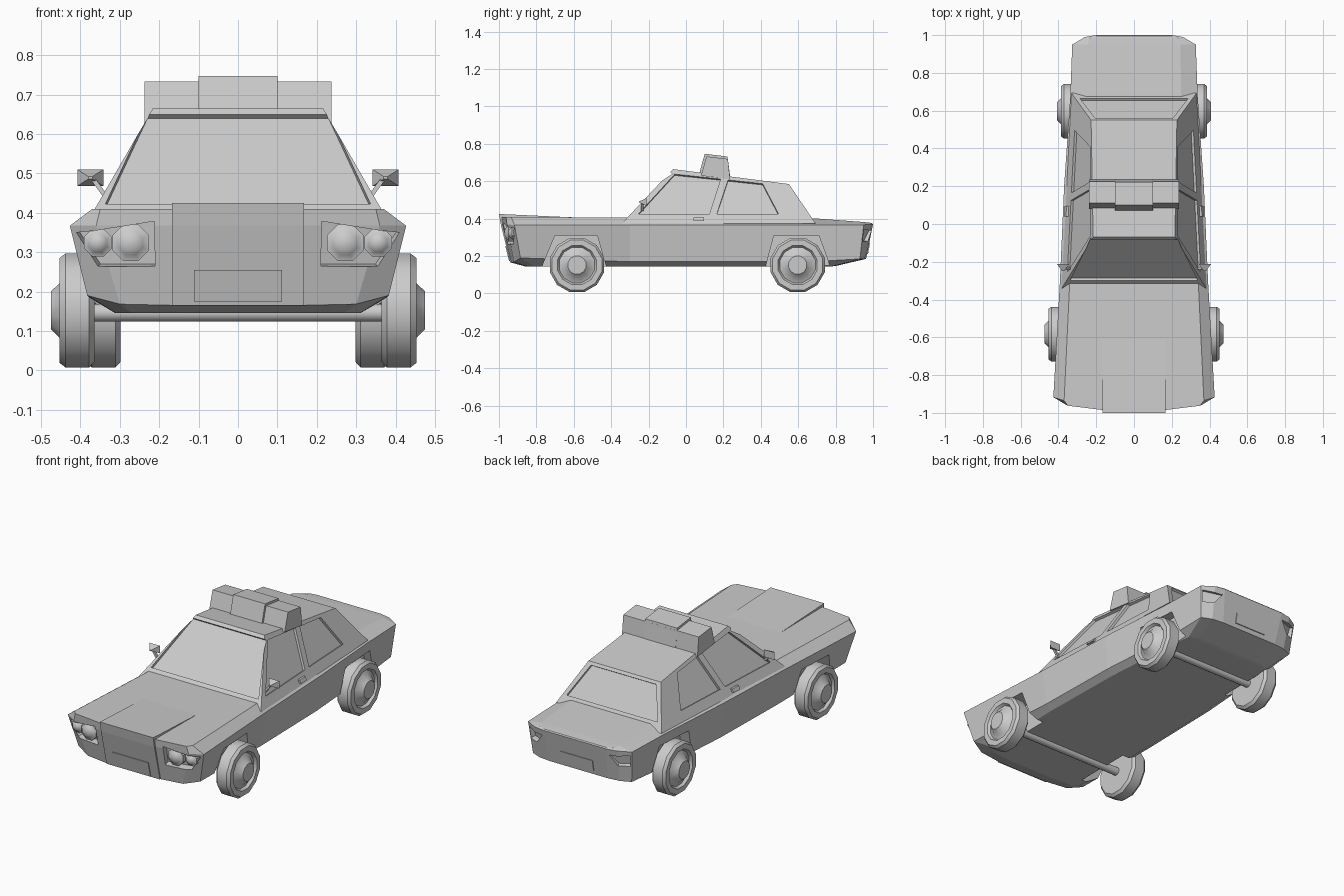
import bpy, bmesh, math
from mathutils import Vector

cube = bpy.data.objects.get("Cube")
if cube:
    bpy.data.objects.remove(cube)

grey = bpy.data.materials.new("plain_grey")
grey.use_nodes = True
GREY = (0.6, 0.6, 0.6, 1)
grey.diffuse_color = GREY
grey.node_tree.nodes["Principled BSDF"].inputs["Base Color"].default_value = GREY


def make(name, verts, faces, smooth=False):
    bm = bmesh.new()
    vs = [bm.verts.new(v) for v in verts]
    for f in faces:
        bm.faces.new([vs[i] for i in f])
    bmesh.ops.recalc_face_normals(bm, faces=bm.faces)
    me = bpy.data.meshes.new(name)
    bm.to_mesh(me)
    bm.free()
    me.materials.append(grey)
    ob = bpy.data.objects.new(name, me)
    bpy.context.collection.objects.link(ob)
    if smooth:
        bpy.ops.object.select_all(action='DESELECT')
        ob.select_set(True)
        bpy.context.view_layer.objects.active = ob
        bpy.ops.object.shade_smooth_by_angle(angle=math.radians(35))
    return ob


def bridge(name, a, b):
    """Solid between two matching polygons."""
    n = len(a)
    faces = [range(n), range(n, 2 * n)]
    faces += [(i, (i + 1) % n, n + (i + 1) % n, n + i) for i in range(n)]
    return make(name, list(a) + list(b), faces)


def prism(name, profile, x0, x1):
    """Side profile (y, z) extruded across x."""
    return bridge(name, [(x0, y, z) for y, z in profile], [(x1, y, z) for y, z in profile])


def lathe(name, profile, centre, side=1, axis='X', n=12):
    """Profile of (offset along axis, radius) turned about the axis."""
    c, verts = Vector(centre), []
    for d, r in profile:
        for k in range(n):
            t = math.tau * (k + 0.5) / n
            u, w = r * math.cos(t), r * math.sin(t)
            verts.append(c + (Vector((side * d, u, w)) if axis == 'X' else Vector((u, side * d, w))))
    m = len(profile)
    faces = [range(n), range((m - 1) * n, m * n)]
    faces += [(j * n + k, j * n + (k + 1) % n, (j + 1) * n + (k + 1) % n, (j + 1) * n + k)
              for j in range(m - 1) for k in range(n)]
    return make(name, verts, faces, True)


def cut(target, cutter):
    cutter.hide_render = True
    mod = target.modifiers.new("cut", 'BOOLEAN')
    mod.operation, mod.solver, mod.object = 'DIFFERENCE', 'EXACT', cutter
    bpy.context.view_layer.update()
    graph = bpy.context.evaluated_depsgraph_get()
    me = bpy.data.meshes.new_from_object(target.evaluated_get(graph))
    target.modifiers.clear()
    target.data = me
    bpy.data.objects.remove(cutter)


def recess(target, pts, outward, depth):
    """Sink a polygon lying on the surface by the given depth."""
    p = [Vector(v) for v in pts]
    n = (p[2] - p[0]).cross(p[3] - p[1]).normalized()
    if n.dot(Vector(outward)) < 0:
        n = -n
    cut(target, bridge("cutter", [v + n * 0.05 for v in p], [v - n * depth for v in p]))


# Lower body: stacked plan outlines, half side from front to back
levels = [
    [(.15, -.86, .145), (.27, -.85, .145), (.31, -.81, .145), (.325, -.3, .145), (.315, .2, .145),
     (.28, .68, .145), (.27, .78, .145), (.22, .80, .147), (.17, .80, .147)],
    [(.165, -.935, .165), (.30, -.92, .168), (.383, -.885, .19), (.365, -.3, .17), (.355, .2, .17),
     (.32, .68, .17), (.31, .93, .185), (.25, .955, .185), (.18, .963, .185)],
    [(.165, -.982, .368), (.36, -.957, .368), (.427, -.917, .367), (.392, -.3, .367), (.37, .2, .367),
     (.337, .68, .367), (.327, .95, .367), (.26, .99, .37), (.2, 1.0, .37)],
    [(.165, -.985, .41), (.35, -.962, .41), (.37, -.935, .41), (.34, -.3, .405), (.3, .2, .405),
     (.25, .68, .402), (.245, .95, .382), (.235, .985, .378), (.2, .995, .376)],
]
verts, rows = [], []
for level in levels:
    ring = level + [(-x, y, z) for x, y, z in reversed(level)]
    rows.append(range(len(verts), len(verts) + len(ring)))
    verts += ring
n = len(rows[0])
faces = [(lo[i], lo[(i + 1) % n], hi[(i + 1) % n], hi[i])
         for lo, hi in zip(rows, rows[1:]) for i in range(n)]
for r in (rows[0], rows[-1]):
    faces += [(r[i], r[i + 1], r[n - 2 - i], r[n - 1 - i]) for i in range(n // 2 - 1)]
body = make("lower_body", verts, faces)

# Wheel arches, lamp pockets and tail lamp pockets
for s in (1, -1):
    for arch in ([(-.78, .12), (-.70, .31), (-.475, .31), (-.42, .12)],
                 [(.42, .12), (.47, .31), (.71, .31), (.78, .12)]):
        cut(body, prism("cutter", arch, s * .28, s * .6))
    recess(body, [(s * .21, -.967, .38), (s * .21, -.948, .265), (s * .355, -.92, .265),
                  (s * .41, -.92, .35)], (0, -1, 0), .03)
    recess(body, [(s * .21, .99, .335), (s * .315, .945, .345), (s * .305, .93, .28),
                  (s * .25, .962, .28)], (0, 1, 0), .012)


# Cabin with sunken windows
def side_x(y, z):
    return .387 - .051 * (y + .33) - .53 * (z - .368)


def screen_y(z):
    return -.07 - (.665 - z) * .94


def rear_y(z):
    return .55 + (.585 - z) * .68


corners = [(screen_y(.375), .375), (-.07, .665), (.55, .585), (rear_y(.375), .375)]
cabin = bridge("cabin", [(side_x(y, z), y, z) for y, z in corners],
               [(-side_x(y, z), y, z) for y, z in corners])
side_windows = ([(-.255, .425), (-.06, .638), (.185, .612), (.125, .425)],
                [(.165, .425), (.225, .607), (.41, .587), (.495, .425)])
for s in (1, -1):
    for window in side_windows:
        recess(cabin, [(s * side_x(y, z), y, z) for y, z in window], (s, 0, 0), .014)
recess(cabin, [(x, screen_y(z), z) for x, z in ((-.337, .422), (.337, .422), (.23, .65), (-.23, .65))],
       (0, -1, 0), .016)
recess(cabin, [(x, rear_y(z), z) for x, z in ((-.285, .418), (.285, .418), (.205, .57), (-.205, .57))],
       (0, 1, 0), .012)

# Bonnet bulge running down into the grille panel, and number plates
prism("bonnet_and_grille", [(-.6, .407), (-1, .425), (-.99, .368), (-.94, .165), (-.85, .2), (-.6, .35)],
      -.168, .168)
prism("front_plate", [(-.967, .255), (-.947, .175), (-.938, .175), (-.958, .255)], -.112, .112)
prism("rear_plate", [(.984, .27), (.973, .21), (.964, .21), (.975, .27)], -.1, .1)

# Roof sign: wide bar with a larger middle block
prism("roof_bar", [(.08, .63), (.11, .733), (.224, .719), (.236, .61)], -.237, .237)
prism("roof_block", [(.068, .63), (.1, .747), (.222, .732), (.238, .61)], -.1, .1)

# Wheels and axles
wheel = [(-.088, .10), (-.088, .135), (-.075, .15), (-.015, .15), (0, .138), (0, .108), (-.014, .098),
         (-.006, .078), (.022, .05), (.022, .02)]
for end, y, x in (("front", -.583, .453), ("rear", .597, .386)):
    for s, side in ((1, "left"), (-1, "right")):
        lathe(f"{end}_{side}_wheel", wheel, (s * x, y, .152), s)
    lathe(f"{end}_axle", [(-x + .05, .023), (x - .05, .023)], (0, y, .146))

# Paired lamps, mirrors and handles
for s, side in ((1, "left"), (-1, "right")):
    for label, x, y, r in (("inner", .272, -.932, .05), ("outer", .356, -.912, .038)):
        dome = [(.02, r), (-.018, r), (-.02, r * .85), (-.03, r * .65), (-.037, r * .35), (-.039, r * .08)]
        lathe(f"{side}_{label}_headlamp", dome, (s * x, y, .324), axis='Y', n=8)

    box = [(.342, .468), (.408, .468), (.408, .51), (.342, .51)]
    tip = [(.37, .486), (.38, .486), (.38, .492), (.37, .492)]
    bridge(f"{side}_mirror", [(s * x, -.212, z) for x, z in box], [(s * x, -.25, z) for x, z in tip])
    foot, top = Vector((s * .335, -.235, .44)), Vector((s * .37, -.232, .488))
    square = [Vector(v) * .007 for v in ((1, 1, 0), (-1, 1, 0), (-1, -1, 0), (1, -1, 0))]
    bridge(f"{side}_mirror_stem", [foot + q for q in square], [top + q for q in square])

    grip = [(.04, .388), (.095, .388), (.095, .406), (.04, .406)]
    bridge(f"{side}_door_handle", [(s * (side_x(y, z) - .01), y, z) for y, z in grip],
           [(s * (side_x(y, z) + .012), y, z) for y, z in grip])
